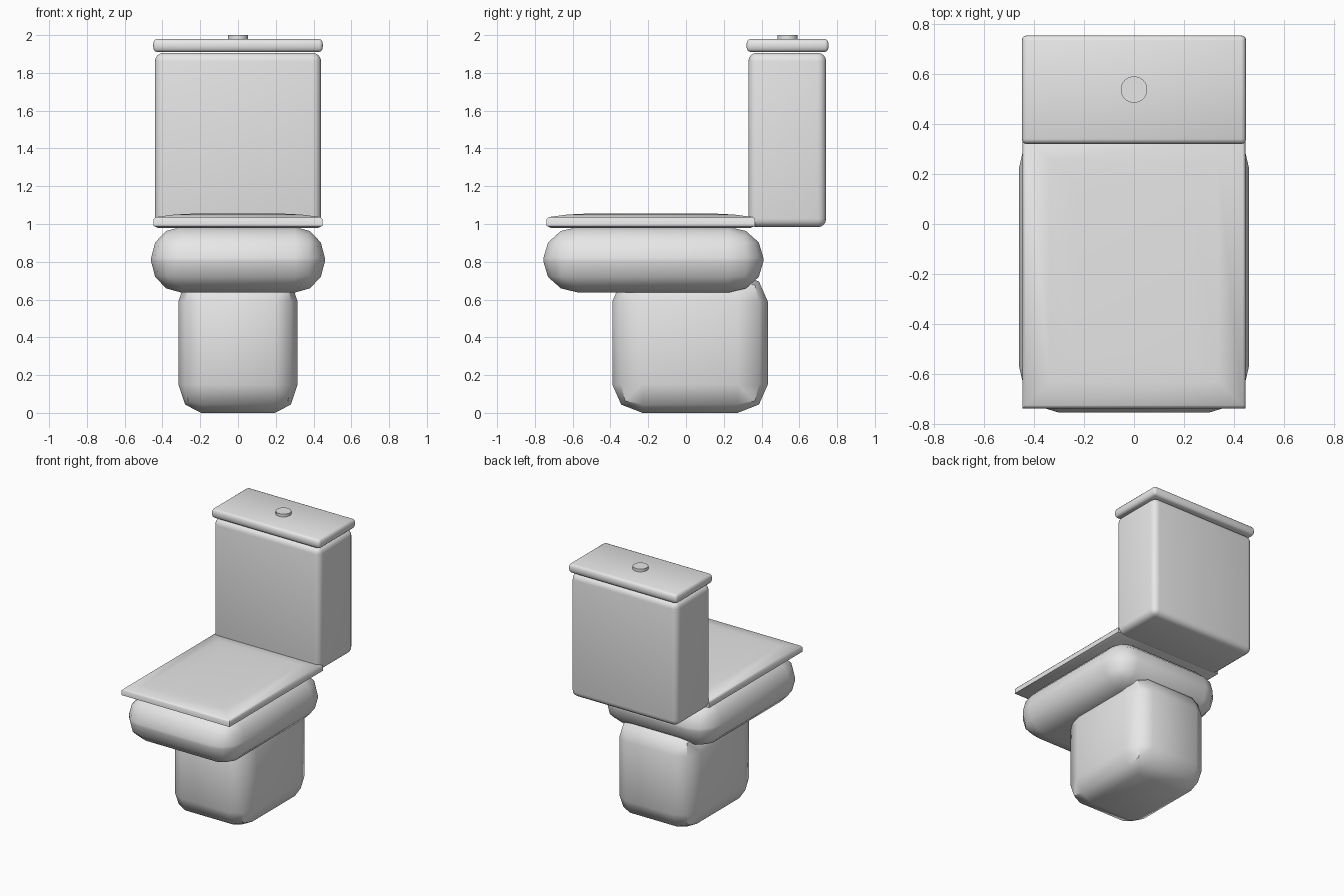
import bpy
import bmesh
from mathutils import Vector

cube = bpy.data.objects.get("Cube")
if cube:
    bpy.data.objects.remove(cube, do_unlink=True)

ceramic = bpy.data.materials.new("light_grey_ceramic")
ceramic.use_nodes = True
ceramic.diffuse_color = (0.8, 0.8, 0.8, 1)
ceramic.node_tree.nodes["Principled BSDF"].inputs["Base Color"].default_value = (0.8, 0.8, 0.8, 1)


def finish(name, bm, angle=0.8):
    """Turn a bmesh into a smooth-shaded ceramic object."""
    bmesh.ops.recalc_face_normals(bm, faces=bm.faces)
    mesh = bpy.data.meshes.new(name)
    bm.to_mesh(mesh)
    bm.free()
    mesh.materials.append(ceramic)
    obj = bpy.data.objects.new(name, mesh)
    bpy.context.collection.objects.link(obj)
    bpy.ops.object.select_all(action="DESELECT")
    obj.select_set(True)
    bpy.context.view_layer.objects.active = obj
    bpy.ops.object.shade_smooth_by_angle(angle=angle)
    return obj


def rounded_box(name, low, high, radius, segments):
    """Box between two corners, with a separate rounding radius per axis."""
    low, high, radius = Vector(low), Vector(high), Vector(radius)
    size = high - low
    bm = bmesh.new()
    bmesh.ops.create_cube(bm, size=1)
    # Bevel by one unit in radius space, then stretch to the real size
    bmesh.ops.scale(bm, vec=[s / r for s, r in zip(size, radius)], verts=bm.verts)
    bmesh.ops.bevel(bm, geom=bm.edges[:], offset=1, offset_type="OFFSET",
                    segments=segments, profile=0.5, affect="EDGES")
    bmesh.ops.scale(bm, vec=radius, verts=bm.verts)
    bmesh.ops.translate(bm, vec=(low + high) / 2, verts=bm.verts)
    return finish(name, bm)


def stacked_slab(name, half_x, front, back, profile):
    """Rectangular slab built from rings given as (inset, height)."""
    bm = bmesh.new()
    rings = []
    for inset, z in profile:
        x, y0, y1 = half_x - inset, front + inset, back - inset
        rings.append([bm.verts.new(p) for p in
                      ((-x, y0, z), (x, y0, z), (x, y1, z), (-x, y1, z))])
    for lower, upper in zip(rings, rings[1:]):
        for i in range(4):
            j = (i + 1) % 4
            bm.faces.new((lower[i], lower[j], upper[j], upper[i]))
    bm.faces.new(rings[0])
    bm.faces.new(rings[-1])
    return finish(name, bm)


# Pedestal and bowl
rounded_box("pedestal", (-0.315, -0.39, 0), (0.315, 0.433, 0.74), (0.12, 0.16, 0.15), 2)
rounded_box("bowl", (-0.46, -0.755, 0.637), (0.46, 0.41, 0.985), (0.16, 0.185, 0.165), 3)

# Closed seat cover with a gently domed top
stacked_slab("seat_cover", 0.447, -0.738, 0.365,
             [(0.02, 0.98), (0, 0.99), (0, 1.025), (0.012, 1.037),
              (0.11, 1.05), (0.21, 1.055)])

# Cistern, its lid and the flush button
rounded_box("cistern", (-0.44, 0.33, 0.983), (0.44, 0.742, 1.906), (0.045, 0.045, 0.045), 4)
rounded_box("cistern_lid", (-0.449, 0.32, 1.911), (0.449, 0.755, 1.979), (0.02, 0.02, 0.028), 3)

bm = bmesh.new()
bmesh.ops.create_cone(bm, cap_ends=True, segments=32, radius1=0.053, radius2=0.053, depth=0.04)
bmesh.ops.translate(bm, vec=(0, 0.538, 1.98), verts=bm.verts)
finish("flush_button", bm)
